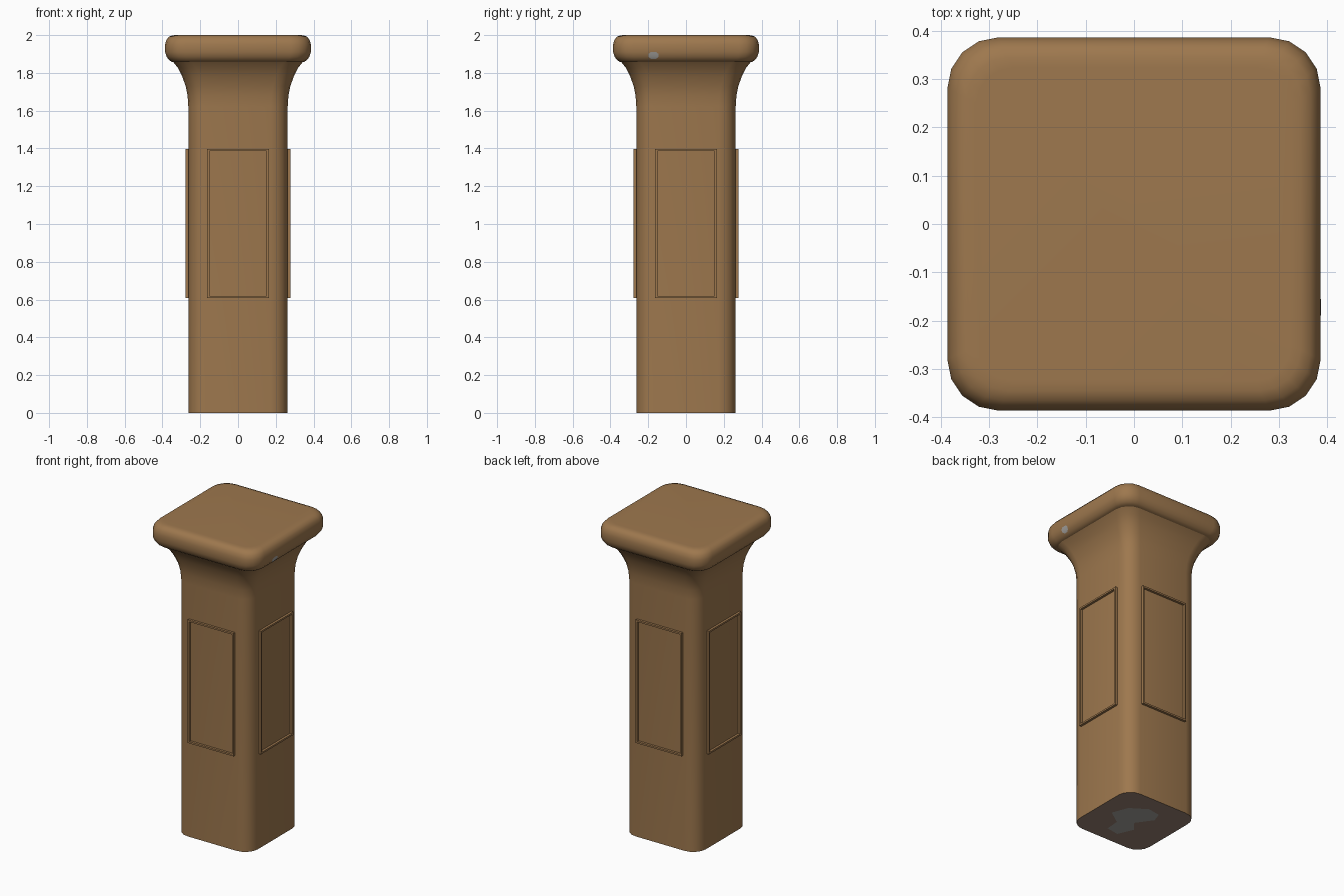
import bpy, bmesh, math
from mathutils import Matrix

if "Cube" in bpy.data.objects:
    bpy.data.objects.remove(bpy.data.objects["Cube"])


def material(name, rgb):
    m = bpy.data.materials.new(name)
    m.diffuse_color = (*rgb, 1)
    m.use_nodes = True
    m.node_tree.nodes["Principled BSDF"].inputs["Base Color"].default_value = m.diffuse_color
    return m


brown = material("warm brown wood", (0.34, 0.187, 0.076))
dark = material("dull brown underside", (0.31, 0.22, 0.17))
grey = material("worn grey", (0.38, 0.365, 0.345))


def make_object(name, bm, mats, smooth=True):
    mesh = bpy.data.meshes.new(name)
    bm.to_mesh(mesh)
    bm.free()
    ob = bpy.data.objects.new(name, mesh)
    bpy.context.collection.objects.link(ob)
    for m in mats:
        mesh.materials.append(m)
    if smooth:
        bpy.ops.object.select_all(action='DESELECT')
        ob.select_set(True)
        bpy.context.view_layer.objects.active = ob
        bpy.ops.object.shade_smooth_by_angle(angle=math.radians(35))
    return ob


def rounded_square(half, radius, z, segs=4):
    pts = []
    for q in range(4):
        a0 = q * math.pi / 2
        cx = (half - radius) * (1 if q in (0, 3) else -1)
        cy = (half - radius) * (1 if q in (0, 1) else -1)
        for i in range(segs + 1):
            a = a0 + i / segs * math.pi / 2
            pts.append((cx + radius * math.cos(a), cy + radius * math.sin(a), z))
    return pts


def loft(name, profile, mats):
    bm = bmesh.new()
    rings = [[bm.verts.new(p) for p in rounded_square(h, r, z)] for z, h, r in profile]
    n = len(rings[0])
    for a, b in zip(rings, rings[1:]):
        for i in range(n):
            j = (i + 1) % n
            bm.faces.new((a[i], a[j], b[j], b[i]))
    bottom = bm.faces.new(rings[0][::-1])
    bm.faces.new(rings[-1])
    if len(mats) > 1:
        bottom.material_index = 1
    return make_object(name, bm, mats)


# Shaft with concave flare at the top
loft("post_shaft", [(0, .263, .09), (1.62, .263, .09), (1.68, .267, .09),
                    (1.73, .277, .091), (1.78, .295, .093), (1.825, .317, .096),
                    (1.86, .345, .10)], [brown, dark])

# Cushion-edged cap
loft("post_cap", [(1.857, .348, .085), (1.868, .365, .095), (1.885, .378, .102),
                  (1.91, .386, .105), (1.95, .386, .105), (1.975, .379, .102),
                  (1.992, .365, .095), (1.999, .345, .085), (2.0, .325, .075)], [brown])

# Thin raised rectangular frame on each side
for k, side in enumerate(("front", "right", "back", "left")):
    bm = bmesh.new()
    w, z0, z1, t = .163, .608, 1.398, .011
    for cx, cz, sx, sz in ((-w + t / 2, (z0 + z1) / 2, t, z1 - z0),
                           (w - t / 2, (z0 + z1) / 2, t, z1 - z0),
                           (0, z0 + t / 2, 2 * (w - t), t),
                           (0, z1 - t / 2, 2 * (w - t), t)):
        bmesh.ops.create_cube(bm, size=1, matrix=Matrix.Translation((cx, -.269, cz))
                              @ Matrix.Diagonal((sx, .018, sz, 1)))
    bmesh.ops.transform(bm, matrix=Matrix.Rotation(k * math.pi / 2, 4, 'Z'), verts=bm.verts)
    make_object(side + "_panel_frame", bm, [brown], smooth=False)

# Worn patch under the foot, drawn along the diagonals
bm = bmesh.new()
outline = [(-.12, .11), (-.02, .155), (.10, .13), (.15, .06), (.12, 0),
           (0, -.02), (-.01, -.10), (-.11, -.14), (-.16, -.07), (-.10, 0)]
s = math.sqrt(.5)
face = bm.faces.new([bm.verts.new(((v - u) * s, (u + v) * s, -.001)) for u, v in outline])
face.normal_update()
if face.normal.z > 0:
    face.normal_flip()
make_object("foot_worn_patch", bm, [grey], smooth=False)

# Small worn spot following the lower right edge of the cap
bm = bmesh.new()
rows = [[bm.verts.new((x + .001, -.172 + d * w, z)) for d in (-1, 1)]
        for x, z, w in ((.370, 1.873, .012), (.378, 1.884, .026),
                        (.3835, 1.901, .026), (.386, 1.910, .014))]
for a, b in zip(rows, rows[1:]):
    bm.faces.new((a[0], a[1], b[1], b[0]))
make_object("cap_worn_spot", bm, [grey])
